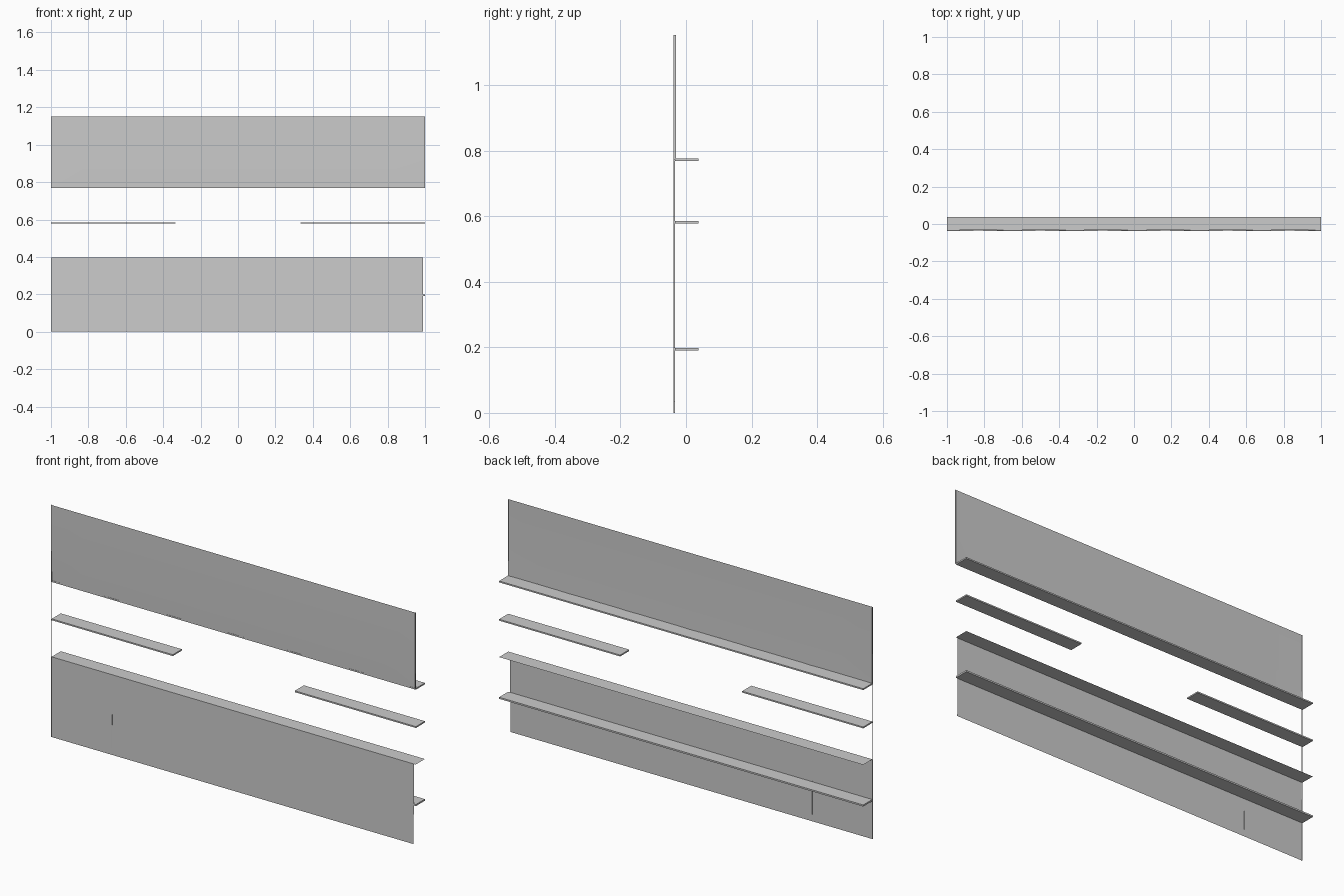
import bpy, bmesh

if "Cube" in bpy.data.objects:
    bpy.data.objects.remove(bpy.data.objects["Cube"])


def make_object(name, bm):
    mesh = bpy.data.meshes.new(name)
    bm.to_mesh(mesh)
    bm.free()
    obj = bpy.data.objects.new(name, mesh)
    bpy.context.collection.objects.link(obj)
    return obj


def quad(name, corners):
    bm = bmesh.new()
    bm.faces.new([bm.verts.new(c) for c in corners])
    return make_object(name, bm)


def box(name, x0, x1, y0, y1, z0, z1):
    bm = bmesh.new()
    bmesh.ops.create_cube(bm, size=1)
    for v in bm.verts:
        v.co.x = x1 if v.co.x > 0 else x0
        v.co.y = y1 if v.co.y > 0 else y0
        v.co.z = z1 if v.co.z > 0 else z0
    return make_object(name, bm)


FRONT, INNER, BACK = -0.038, -0.031, 0.038
TOP = 1.152

# upper sheet: flat above, slightly rippled along its bottom edge
bm = bmesh.new()
rows = []
for z in (0.773, 0.93, TOP):
    row = []
    for i in range(13):
        ripple = 0.006 if z < 0.8 and i % 2 == 0 else 0
        row.append(bm.verts.new((-1 + i / 6, -0.037 + ripple, z)))
    rows.append(row)
for low, high in zip(rows, rows[1:]):
    for i in range(12):
        bm.faces.new((low[i], low[i + 1], high[i + 1], high[i]))
upper = make_object("upper_panel", bm)
for p in upper.data.polygons:
    p.use_smooth = True

# lower sheet
quad("lower_panel", [(-1, -0.036, 0), (0.99, -0.036, 0),
                     (0.99, -0.034, 0.397), (-1, -0.034, 0.397)])

# narrow end strips
quad("right_end_strip", [(1, FRONT, 0.773), (1, INNER, 0.773),
                         (1, INNER, TOP), (1, FRONT, TOP)])
quad("left_upper_end_strip", [(-1, INNER, 0.773), (-1, FRONT, 0.773),
                              (-1, FRONT, TOP), (-1, INNER, TOP)])
quad("left_lower_end_strip", [(-1, -0.033, 0), (-1, FRONT, 0),
                              (-1, FRONT, 0.773), (-1, -0.033, 0.773)])

# horizontal shelves behind the sheets
box("upper_shelf", -1, 1, -0.033, BACK, 0.768, 0.775)
box("lower_shelf", -1, 1, -0.033, BACK, 0.19, 0.198)
for side, x0, x1 in (("left", -1, -0.335), ("right", 0.335, 1)):
    box(side + "_middle_shelf", x0, x1, -0.033, BACK, 0.578, 0.585)
quad("sill_shelf", [(-1, -0.034, 0.397), (1, -0.034, 0.397),
                    (1, BACK, 0.397), (-1, BACK, 0.397)])

# small vertical seam on the lower sheet
box("panel_seam", -0.669, -0.666, -0.0375, -0.034, 0.035, 0.2)
